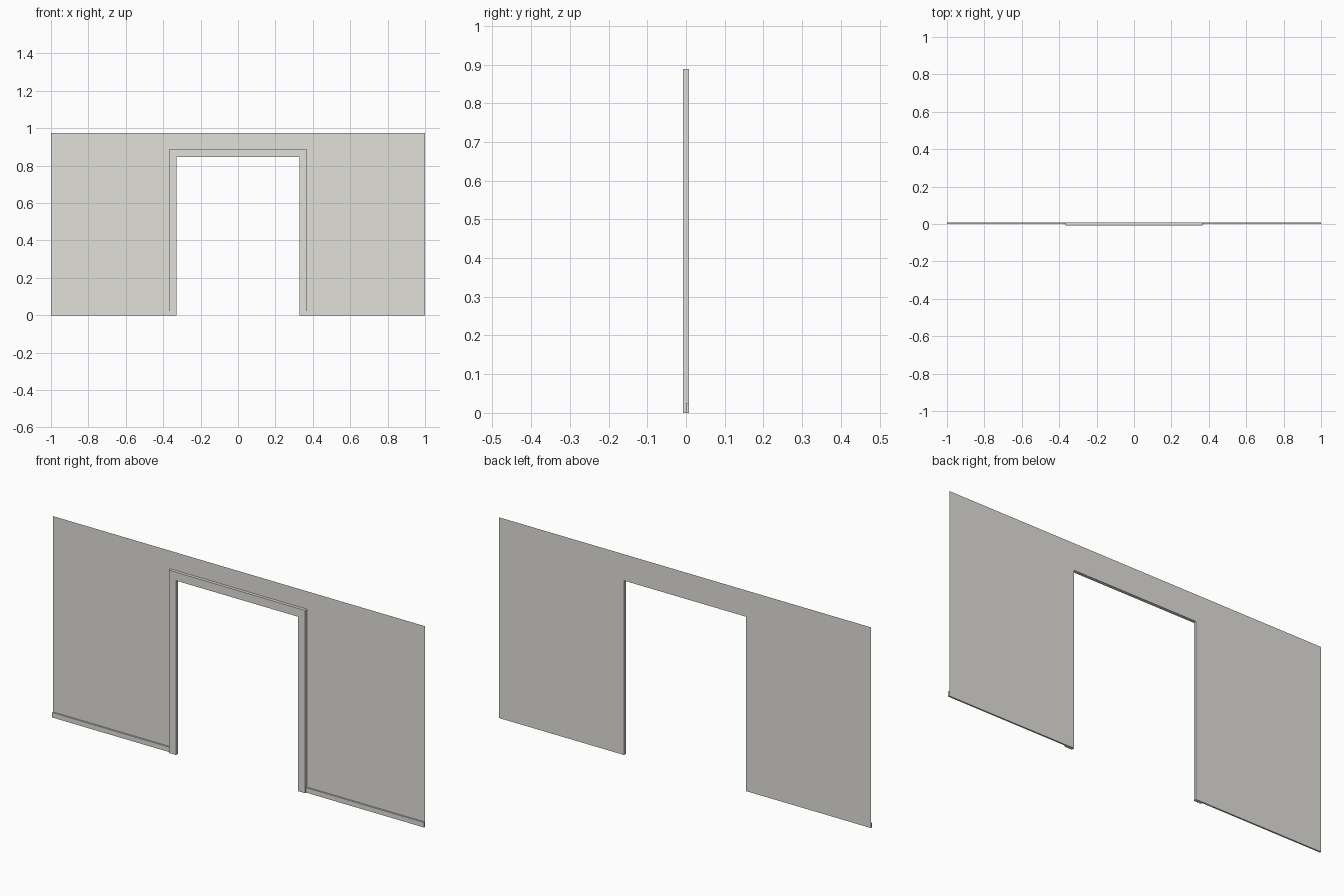
import bpy, bmesh
from mathutils import Vector

if "Cube" in bpy.data.objects:
    bpy.data.objects.remove(bpy.data.objects["Cube"])

WALL_Y = 0.0075                      # thin wall sheet at the back
TRIM_Y, BASE_Y = -0.0075, 0.0        # fronts of door trim and skirting
OPEN = (-0.328, 0.328, 0.847)        # opening left, right, top
TRIM = (-0.3665, 0.3665, 0.888)      # trim outer left, right, top

mat = bpy.data.materials.new("warm_grey")
mat.diffuse_color = (0.76, 0.745, 0.695, 1)
mat.use_nodes = True
mat.node_tree.nodes["Principled BSDF"].inputs["Base Color"].default_value = mat.diffuse_color


def arch(outer, inner):
    """Upside-down U outline in x, z."""
    l, r, t = outer
    il, ir, it = inner
    return [(l, 0), (il, 0), (il, it), (ir, it), (ir, 0), (r, 0), (r, t), (l, t)]


def panel(name, outline, front, back=None):
    """Flat sheet facing -y, or extruded to the wall with its back left open."""
    bm = bmesh.new()
    face = bm.faces.new([bm.verts.new((x, front, z)) for x, z in outline])
    face.normal_update()
    if face.normal.y > 0:
        face.normal_flip()
    if back is not None:
        new = bmesh.ops.extrude_face_region(bm, geom=[face], use_keep_orig=True)["geom"]
        verts = [g for g in new if isinstance(g, bmesh.types.BMVert)]
        bmesh.ops.translate(bm, verts=verts, vec=Vector((0, back - front, 0)))
        bmesh.ops.recalc_face_normals(bm, faces=bm.faces[:])
        rear = [f for f in bm.faces if all(abs(v.co.y - back) < 1e-5 for v in f.verts)]
        bmesh.ops.delete(bm, geom=rear, context='FACES_ONLY')
    mesh = bpy.data.meshes.new(name)
    bm.to_mesh(mesh)
    bm.free()
    mesh.materials.append(mat)
    obj = bpy.data.objects.new(name, mesh)
    bpy.context.collection.objects.link(obj)


# wall sheet with door opening
panel("wall", arch((-1, 1, 0.975), OPEN), WALL_Y)

# raised trim around the opening
panel("door_trim", arch(TRIM, OPEN), TRIM_Y, WALL_Y)

# skirting boards on both sides
for name, a, b in (("skirting_left", -1, TRIM[0]), ("skirting_right", TRIM[1], 1)):
    panel(name, [(a, 0), (b, 0), (b, 0.024), (a, 0.024)], BASE_Y, WALL_Y)
